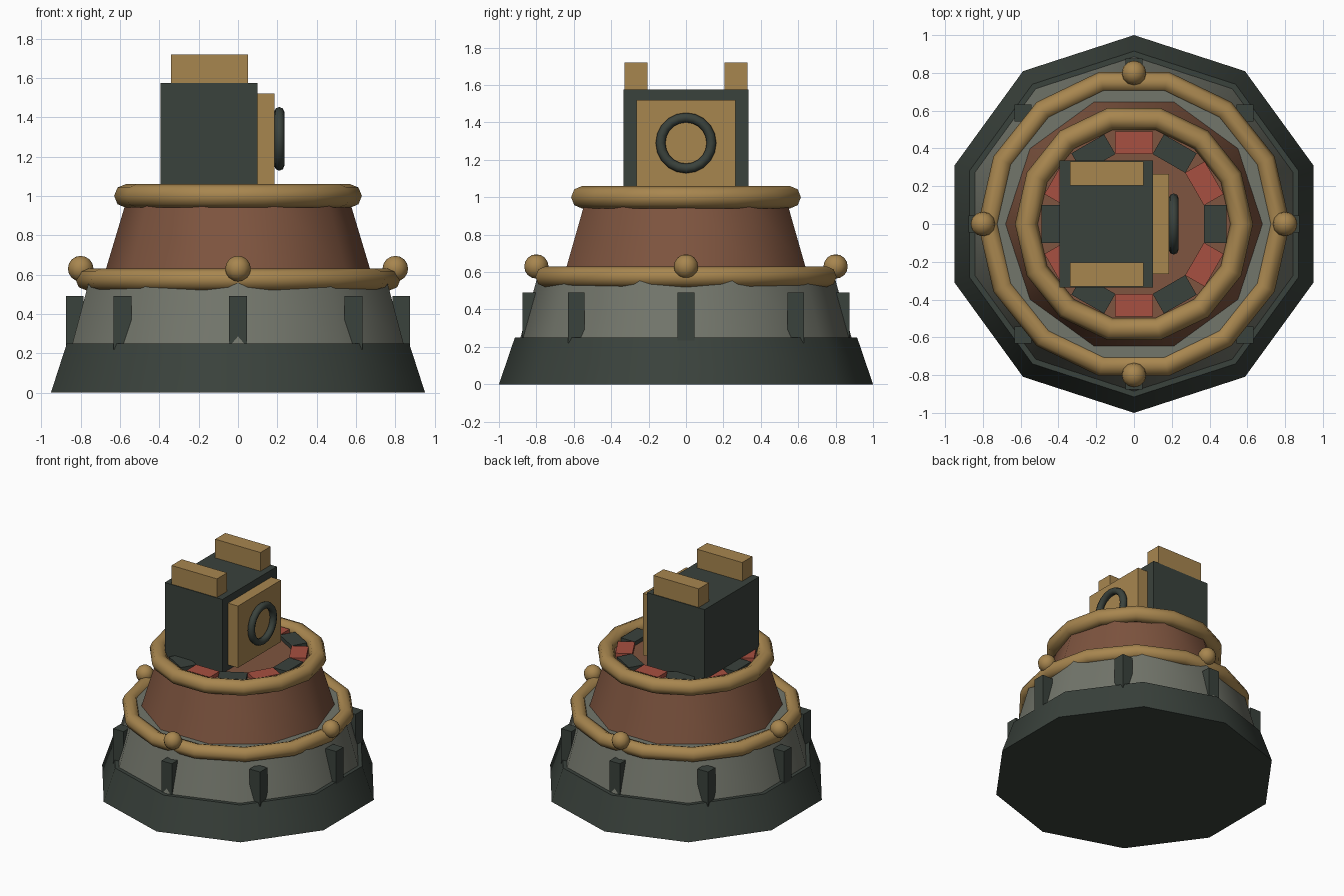
import bpy
from math import pi, cos, sin, radians

cube = bpy.data.objects.get("Cube")
if cube:
    bpy.data.objects.remove(cube, do_unlink=True)


def material(name, r, g, b):
    m = bpy.data.materials.new(name)
    m.use_nodes = True
    m.diffuse_color = (r, g, b, 1)
    m.node_tree.nodes["Principled BSDF"].inputs["Base Color"].default_value = (r, g, b, 1)
    return m


dark = material("dark green metal", 0.042, 0.054, 0.045)
stone = material("grey stone", 0.17, 0.18, 0.147)
brown = material("brown clay", 0.21, 0.09, 0.05)
gold = material("dull gold", 0.39, 0.238, 0.078)
red = material("brick red", 0.39, 0.08, 0.052)


def finish(name, mat, smooth=None):
    ob = bpy.context.object
    ob.name = name
    ob.data.materials.append(mat)
    if smooth:
        bpy.ops.object.shade_smooth_by_angle(angle=radians(smooth))
    return ob


def tier(name, mat, r1, r2, z1, z2, turn=0):
    bpy.ops.mesh.primitive_cone_add(vertices=10, radius1=r1, radius2=r2, depth=z2 - z1,
                                    location=(0, 0, (z1 + z2) / 2), rotation=(0, 0, turn))
    finish(name, mat, 40)


def ring(name, mat, major, minor, loc, segments=14, rot=(0, 0, 0)):
    bpy.ops.mesh.primitive_torus_add(major_radius=major, minor_radius=minor, location=loc,
                                     major_segments=segments, minor_segments=8, rotation=rot)
    finish(name, mat, 60)


def box(name, mat, x, y, z, turn=0):
    lo_hi = (x, y, z)
    bpy.ops.mesh.primitive_cube_add(size=1, location=[(a + b) / 2 for a, b in lo_hi],
                                    rotation=(0, 0, turn))
    ob = finish(name, mat)
    ob.scale = [b - a for a, b in lo_hi]


# Stacked ten-sided tiers
tier("base", dark, 1.0, 0.915, 0, 0.25)
tier("lower_tier", stone, 0.885, 0.787, 0.25, 0.6)
tier("upper_tier", brown, 0.68, 0.56, 0.6, 1.0, pi / 2)

# Gold rings with ball studs
ring("lower_ring", gold, 0.77, 0.056, (0, 0, 0.575))
ring("upper_ring", gold, 0.57, 0.06, (0, 0, 1.0))
for i in range(4):
    a = i * pi / 2
    bpy.ops.mesh.primitive_uv_sphere_add(segments=12, ring_count=8, radius=0.065,
                                         location=(0.8 * cos(a), 0.8 * sin(a), 0.63))
    finish(f"stud_{i}", gold, 60)

# Square brackets around the lower tier
for i in range(8):
    x, y = 0.83 * cos(i * pi / 4), 0.83 * sin(i * pi / 4)
    box(f"bracket_{i}", dark, (x - 0.045, x + 0.045), (y - 0.045, y + 0.045), (0.22, 0.49))

# Alternating blocks on the turntable floor
for i in range(12):
    a = i * pi / 6
    x, y = 0.43 * cos(a), 0.43 * sin(a)
    box(f"floor_block_{i}", red if i % 2 else dark,
        (x - 0.06, x + 0.06), (y - 0.1, y + 0.1), (0.98, 1.03), a)

# Housing with top rails, face plate and lens ring
box("housing", dark, (-0.395, 0.1), (-0.335, 0.335), (0.98, 1.575))
for side in (-1, 1):
    box("left_rail" if side > 0 else "right_rail", gold, (-0.34, 0.05),
        sorted((side * 0.205, side * 0.33)), (1.57, 1.72))
box("face_plate", gold, (0.1, 0.185), (-0.265, 0.265), (1.04, 1.52))
ring("lens_ring", dark, 0.136, 0.026, (0.21, 0, 1.29), 20, (0, pi / 2, 0))
